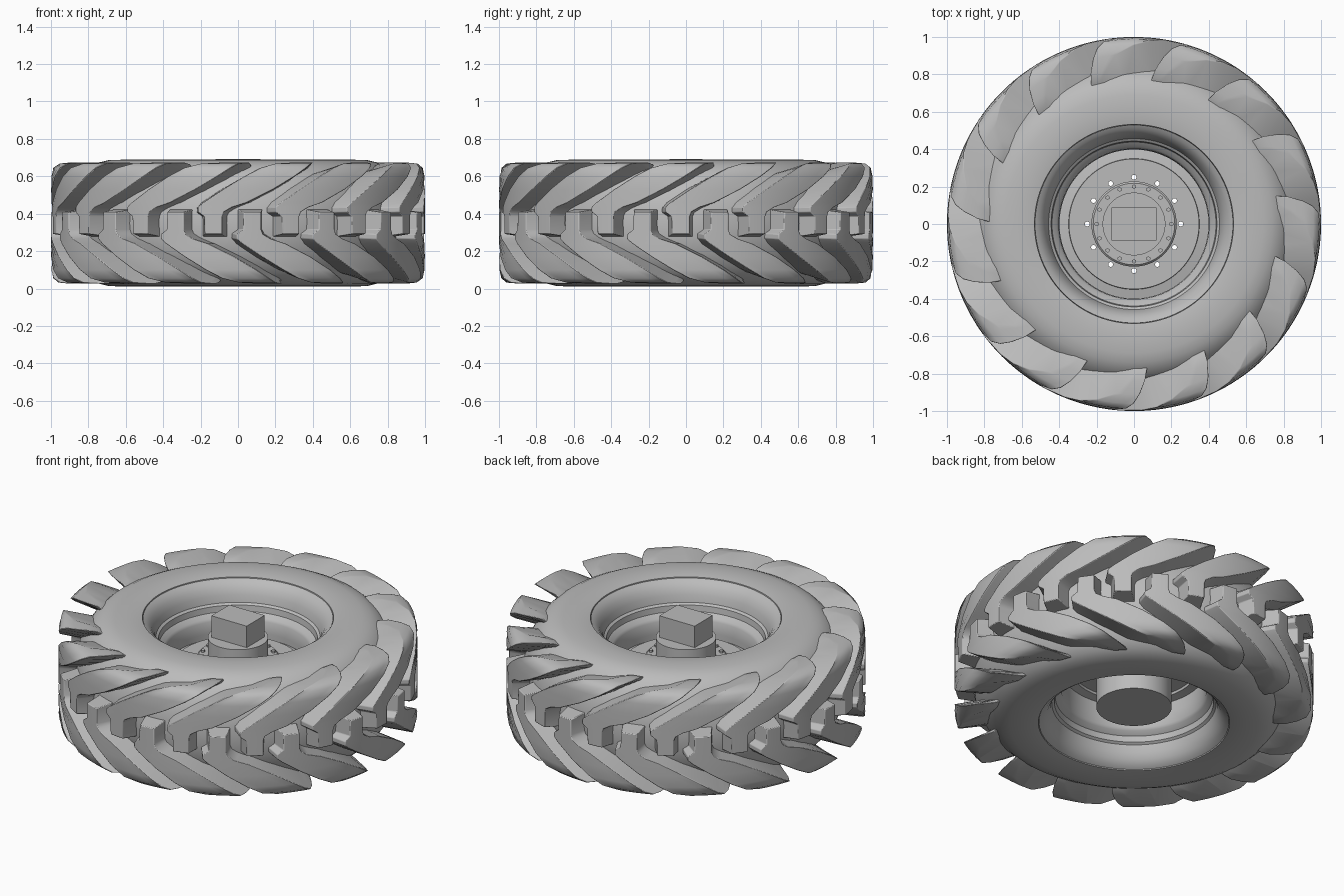
import bpy, bmesh, math

cube = bpy.data.objects.get("Cube")
if cube:
    bpy.data.objects.remove(cube)

MID = 0.35          # height of the wheel's centre plane
LUGS = 15
PITCH = 2 * math.pi / LUGS

grey = bpy.data.materials.new("plain grey")
grey.use_nodes = True
grey.diffuse_color = (0.5, 0.5, 0.5, 1)
grey.node_tree.nodes["Principled BSDF"].inputs["Base Color"].default_value = (0.5, 0.5, 0.5, 1)


def polar(r, a, h):
    """Point at radius r, angle a from the front, height h from the centre plane."""
    return (r * math.sin(a), -r * math.cos(a), h)


def finish(bm, name, smooth=35):
    bmesh.ops.recalc_face_normals(bm, faces=bm.faces)
    mesh = bpy.data.meshes.new(name)
    bm.to_mesh(mesh)
    bm.free()
    mesh.materials.append(grey)
    ob = bpy.data.objects.new(name, mesh)
    ob.location.z = MID
    bpy.context.collection.objects.link(ob)
    bpy.ops.object.select_all(action='DESELECT')
    ob.select_set(True)
    bpy.context.view_layer.objects.active = ob
    if smooth:
        bpy.ops.object.shade_smooth_by_angle(angle=math.radians(smooth))
    return ob


def revolve(name, profile, steps=96, closed=True, smooth=35):
    """Turn an (r, h) profile about the axle."""
    bm = bmesh.new()
    rings = []
    for r, h in profile:
        if r == 0:
            rings.append([bm.verts.new((0, 0, h))] * steps)
        else:
            rings.append([bm.verts.new(polar(r, math.tau * i / steps, h)) for i in range(steps)])
    pairs = list(zip(rings, rings[1:]))
    if closed:
        pairs.append((rings[-1], rings[0]))
    for a, b in pairs:
        for i in range(steps):
            j = (i + 1) % steps
            quad = list(dict.fromkeys((a[i], a[j], b[j], b[i])))
            if len(quad) > 2:
                bm.faces.new(quad)
    return finish(bm, name, smooth)


def mirrored(half):
    """Complete a profile that is symmetric about the centre plane."""
    return half + [(r, -h) for r, h in reversed(half) if h > 0]


# Tyre casing, from tread centre over the shoulder to the bead and inside
revolve("tyre_casing", mirrored([
    (0.905, 0), (0.9, 0.08), (0.882, 0.16), (0.853, 0.22), (0.818, 0.27),
    (0.78, 0.305), (0.74, 0.325), (0.69, 0.337), (0.61, 0.339), (0.56, 0.336),
    (0.532, 0.331), (0.53, 0.31), (0.49, 0.24), (0.47, 0.15)]))

# Rim barrel with flared lip and stepped inner wall
revolve("rim_barrel", mirrored([
    (0.532, 0.3), (0.529, 0.326), (0.508, 0.314), (0.485, 0.288), (0.467, 0.252),
    (0.457, 0.21), (0.443, 0.2), (0.438, 0.165), (0.412, 0.145), (0.402, 0.13),
    (0.398, 0.06)]) + [(0.46, -0.15), (0.46, 0.15)])

# Tread lugs: (height, left angle, right angle, top radius, root radius, root height)
STATIONS = [
    (-0.058, -0.047, 0.045, 1.0, 0.86, -0.078),
    (0.035, -0.050, 0.045, 1.0, 0.86, 0.035),
    (0.06, -0.085, 0.055, 1.0, 0.86, 0.055),
    (0.085, -0.085, 0.10, 1.0, 0.86, 0.08),
    (0.11, -0.055, 0.18, 1.0, 0.86, 0.11),
    (0.18, 0.05, 0.32, 1.0, 0.84, 0.17),
    (0.25, 0.165, 0.44, 0.998, 0.80, 0.22),
    (0.295, 0.25, 0.51, 0.988, 0.77, 0.25),
    (0.318, 0.34, 0.55, 0.96, 0.75, 0.26),
    (0.323, 0.45, 0.585, 0.91, 0.74, 0.27),
    (0.324, 0.515, 0.62, 0.84, 0.73, 0.28),
    (0.315, 0.56, 0.635, 0.785, 0.72, 0.28),
]
ACROSS = 4
LEFT_FLARE, RIGHT_FLARE = 0.045, 0.03


def build_lugs(name, side, phase):
    bm = bmesh.new()
    for n in range(LUGS):
        turn = phase + n * PITCH
        rows = []
        for h, left, right, r, root_r, root_h in STATIONS:
            row = [polar(root_r, turn + left - LEFT_FLARE, side * root_h)]
            for k in range(ACROSS + 1):
                a = left + (right - left) * k / ACROSS
                row.append(polar(r, turn + a, side * h))
            row.append(polar(root_r, turn + right + RIGHT_FLARE, side * root_h))
            rows.append([bm.verts.new(p) for p in row])
        for a, b in zip(rows, rows[1:]):
            for i in range(len(a)):
                j = (i + 1) % len(a)
                bm.faces.new((a[i], a[j], b[j], b[i]))
        bm.faces.new(rows[0])
        bm.faces.new(rows[-1])
    ob = finish(bm, name, 40)
    bevel = ob.modifiers.new("soft edges", 'BEVEL')
    bevel.width = 0.014
    bevel.segments = 2
    bevel.limit_method = 'ANGLE'
    bevel.angle_limit = math.radians(40)


NOSE = math.radians(-7.5)
build_lugs("upper_tread_lugs", 1, NOSE)
build_lugs("lower_tread_lugs", -1, NOSE + PITCH / 2)


def studs(name, count, ring, radius, low, high, sides):
    """Ring of small upright cylinders."""
    bm = bmesh.new()
    for i in range(count):
        made = bmesh.ops.create_cone(bm, cap_ends=True, segments=sides, radius1=radius,
                                     radius2=radius, depth=high - low)
        bmesh.ops.translate(bm, verts=made["verts"],
                            vec=polar(ring, math.tau * i / count, (low + high) / 2))
    return finish(bm, name)


# Wheel disc with a ring of through holes
disc = revolve("wheel_disc", [(0.19, 0.055), (0.348, 0.055), (0.35, 0.035), (0.4, 0.025),
                              (0.4, 0.0), (0.35, 0.01), (0.348, 0.025), (0.19, 0.025)], smooth=0)
cutter = studs("hole_cutter", 12, 0.25, 0.013, -0.1, 0.2, 12)
cutter.hide_render = True
cut = disc.modifiers.new("holes", 'BOOLEAN')
cut.object = cutter
cut.solver = 'EXACT'
bpy.context.view_layer.objects.active = disc
bpy.ops.object.modifier_apply(modifier=cut.name)
bpy.data.objects.remove(cutter)

# Hub: raised collar, bolt flange and the drum behind it
revolve("hub", [(0, 0.21), (0.168, 0.21), (0.168, 0.1), (0.218, 0.1), (0.228, 0.09), (0.228, 0.04),
                (0.21, 0.03), (0.21, -0.23), (0, -0.23)], closed=False)
studs("hub_bolts", 16, 0.2, 0.012, 0.09, 0.113, 6)

# Square axle end block
bm = bmesh.new()
bmesh.ops.create_cube(bm, size=1)
bmesh.ops.scale(bm, vec=(0.24, 0.175, 0.16), verts=bm.verts)
bmesh.ops.translate(bm, vec=(0, 0, 0.262), verts=bm.verts)
finish(bm, "axle_block", 0)
